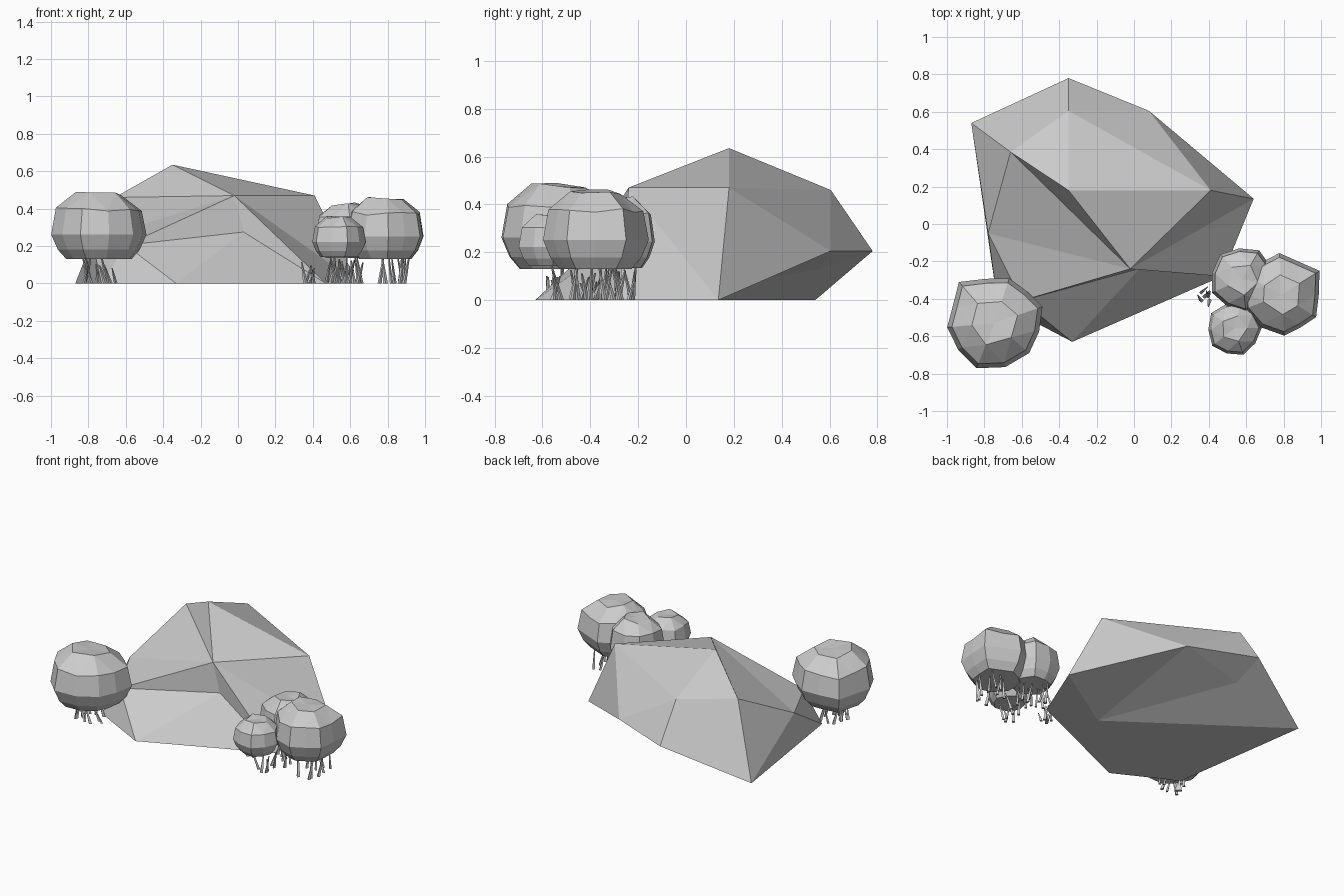
import bpy, bmesh, math, random
from mathutils import Vector

if "Cube" in bpy.data.objects:
    bpy.data.objects.remove(bpy.data.objects["Cube"])

random.seed(4)

def finish(name, bm):
    bmesh.ops.recalc_face_normals(bm, faces=bm.faces)
    me = bpy.data.meshes.new(name)
    bm.to_mesh(me)
    bm.free()
    ob = bpy.data.objects.new(name, me)
    bpy.context.collection.objects.link(ob)
    return ob

# Boulder: named corner points joined by large flat facets
P = {
    'A': (-.35, .78, .205), 'B': (.08, .605, .205), 'C': (.64, .135, 0), 'D': (-.87, .54, 0),
    'E': (-.66, .385, .46), 'F': (-.35, .18, .635), 'G': (.41, .18, .47), 'H': (-.02, -.24, .47),
    'I': (-.35, .605, .46), 'J': (.03, -.238, .275), 'K': (-.6, -.41, .205), 'L': (-.73, -.42, 0),
    'M': (-.78, -.05, .23), 'N': (-.36, .56, .13), 'P': (-.33, -.63, 0), 'Q': (.47, -.28, 0),
    'R': (.14, -.18, 0),
}
facets = ("EFI FGI EFH FGH DEI DIA IAB GIB GBC GHC HJQ HQC DEM MEH MHK MKL DML "
          "HJK JKP JPQ KLP CBR BNR BAN ADN NDR DLR LPR PQR QCR").split()
bm = bmesh.new()
v = {k: bm.verts.new(c) for k, c in P.items()}
for f in facets:
    bm.faces.new([v[k] for k in f])
finish("boulder", bm)

# Bush crown: stacked rings around a six-cornered plan with a domed top
def bush(name, x, y, r, z0, z1, corners):
    bm = bmesh.new()
    h = z1 - z0
    n = len(corners)
    profile = [(0, .68), (.14, .86), (.36, 1.0), (.73, .9), (.96, .48)]
    rings = []
    for t, k in profile:
        ring = []
        for i, (deg, s) in enumerate(corners):
            nxt = corners[(i + 1) % n][0]
            gap = (nxt - deg) % 360
            # every corner is followed by a softer mid-side point
            for d, q in ((0, s), (gap / 2, .93)):
                if k < .5 and d:
                    continue
                a = math.radians(deg + d)
                rr = r * k * q
                z = z0 + h * t + (h * random.uniform(-.04, .03) if t > .5 else 0)
                ring.append(bm.verts.new((x + rr * math.cos(a), y + rr * math.sin(a), z)))
        rings.append(ring)
    bm.faces.new(rings[0])
    for lo, hi in zip(rings[:3], rings[1:4]):
        for i in range(2 * n):
            j = (i + 1) % (2 * n)
            bm.faces.new((lo[i], lo[j], hi[j], hi[i]))
    mid, top = rings[3], rings[4]
    tip = bm.verts.new((x, y, z0 + h * .95))
    for i in range(n):
        j = (i + 1) % n
        a, b, c = mid[2 * i], mid[2 * i + 1], mid[(2 * i + 2) % (2 * n)]
        bm.faces.new((a, b, top[i]))
        bm.faces.new((b, top[j], top[i]))
        bm.faces.new((b, c, top[j]))
        bm.faces.new((top[i], top[j], tip))
    finish(name, bm)

# Grass blades: thin tapering four-sided spikes leaning from a patch
def grass(name, x, y, sx, sy, n, h0, h1):
    bm = bmesh.new()
    for _ in range(n):
        p = Vector((x + random.uniform(-sx, sx), y + random.uniform(-sy, sy), 0))
        lean = Vector((random.uniform(-.035, .035), random.uniform(-.035, .035),
                       random.uniform(h0, h1)))
        w = random.uniform(.009, .013)
        base, top = [], []
        for i in range(4):
            d = Vector((math.cos(i * math.pi / 2), math.sin(i * math.pi / 2), 0))
            base.append(bm.verts.new(p + d * w))
            top.append(bm.verts.new(p + lean + d * w * .3))
        bm.faces.new(base)
        bm.faces.new(top)
        for i in range(4):
            j = (i + 1) % 4
            bm.faces.new((base[i], base[j], top[j], top[i]))
    finish(name, bm)

left = [(19, 1.04), (72, .97), (131, 1.12), (185, .98), (248, 1.0), (319, .94)]
right = [(32, 1.12), (92, 1.03), (150, .97), (201, .95), (275, 1.0), (328, 1.02)]
bush("left_bush", -.745, -.53, .26, .13, .495, left)
bush("right_bush", .785, -.38, .218, .13, .468, right)
bush("middle_bush", .58, -.295, .178, .135, .44,
     [(a + 60, 1) for a in range(0, 360, 72)])
bush("small_bush", .535, -.56, .148, .142, .365,
     [(a - 70, 1) for a in range(0, 360, 72)])

grass("left_grass", -.74, -.52, .09, .08, 12, .08, .15)
grass("right_grass", .79, -.38, .1, .12, 9, .11, .16)
grass("middle_grass", .58, -.31, .11, .12, 12, .09, .16)
grass("small_grass", .55, -.5, .07, .07, 6, .09, .15)
grass("edge_grass", .385, -.395, .03, .03, 7, .06, .12)
